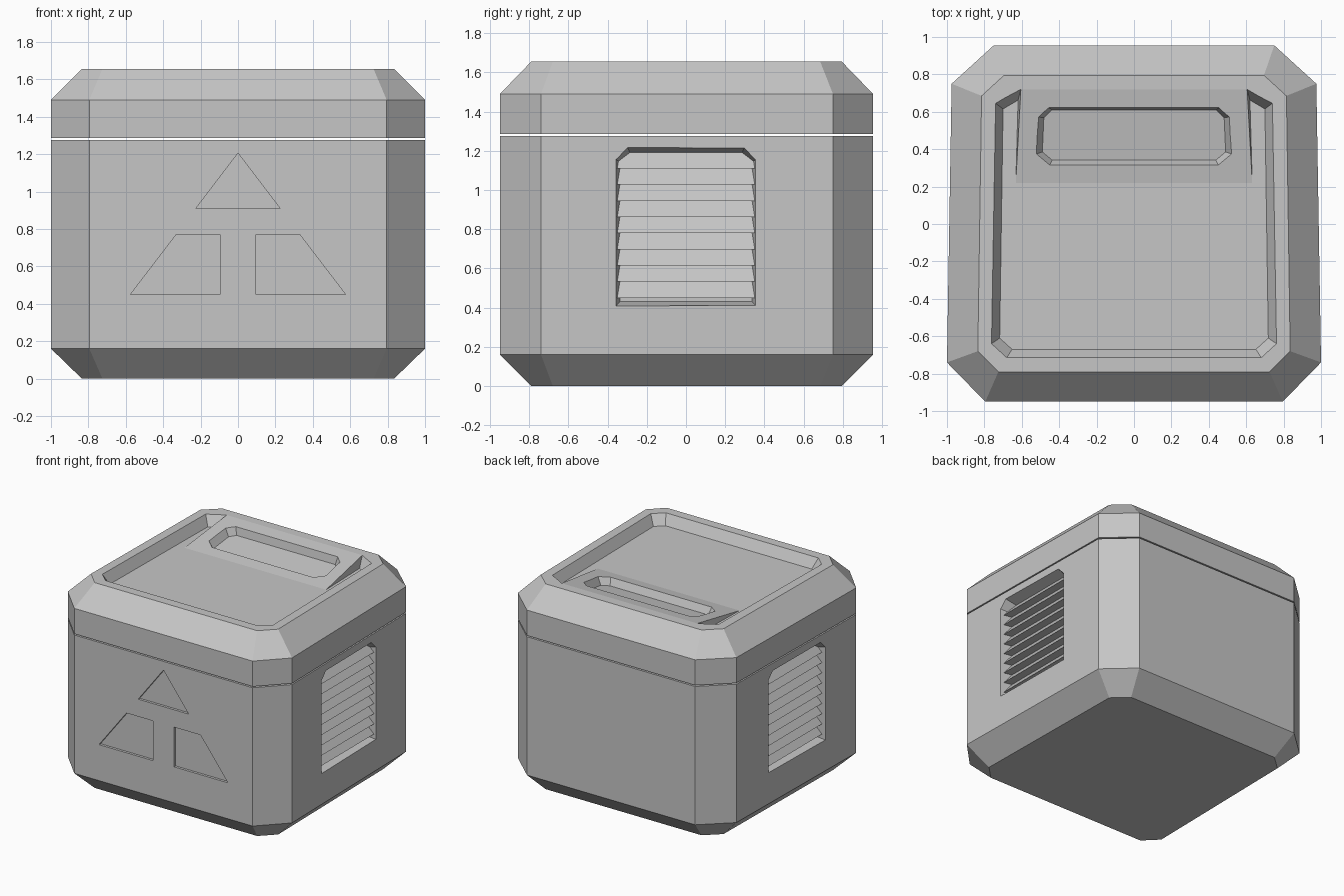
import bpy
import bmesh
from mathutils import Vector

if "Cube" in bpy.data.objects:
    bpy.data.objects.remove(bpy.data.objects["Cube"], do_unlink=True)

GREY = (0.565, 0.565, 0.565, 1)
grey = bpy.data.materials.new("plain grey")
grey.use_nodes = True
grey.diffuse_color = GREY
grey.node_tree.nodes["Principled BSDF"].inputs["Base Color"].default_value = GREY


def mirrored(half):
    """Close a half outline (u, v) across u = 0."""
    return list(half) + [(-u, v) for u, v in reversed(half)]


def flat(outline, z):
    return [Vector((x, y, z)) for x, y in outline]


def loft(name, rings):
    """Closed solid through rings of equal vertex count."""
    bm = bmesh.new()
    rows = [[bm.verts.new(p) for p in ring] for ring in rings]
    n = len(rows[0])
    for low, high in zip(rows, rows[1:]):
        for i in range(n):
            j = (i + 1) % n
            bm.faces.new((low[i], low[j], high[j], high[i]))
    bm.faces.new(rows[0][::-1])
    bm.faces.new(rows[-1])
    bmesh.ops.recalc_face_normals(bm, faces=bm.faces)
    mesh = bpy.data.meshes.new(name)
    bm.to_mesh(mesh)
    bm.free()
    mesh.materials.append(grey)
    obj = bpy.data.objects.new(name, mesh)
    bpy.context.collection.objects.link(obj)
    return obj


def cut_pocket(targets, surface, floor):
    """Cut a recess that tapers from its surface outline to its floor outline."""
    outside = [2 * s - f for s, f in zip(surface, floor)]
    cutter = loft("cutter", [floor, outside])
    cutter.hide_render = True
    for target in targets:
        mod = target.modifiers.new("pocket", 'BOOLEAN')
        mod.operation = 'DIFFERENCE'
        mod.solver = 'EXACT'
        mod.object = cutter
        bpy.context.view_layer.objects.active = target
        bpy.ops.object.modifier_apply(modifier=mod.name)
    bpy.data.objects.remove(cutter, do_unlink=True)


# Outer shell: chamfered box in two parts with an open seam
wide = mirrored([(0.795, -0.95), (1.0, -0.74), (0.975, 0.75), (0.75, 0.955)])
narrow = mirrored([(0.725, -0.79), (0.835, -0.68), (0.815, 0.685), (0.695, 0.795)])
body = loft("body", [flat(narrow, 0), flat(wide, 0.16), flat(wide, 1.275)])
lid = loft("lid", [flat(wide, 1.285), flat(wide, 1.49), flat(narrow, 1.655)])

# Sunken top panel
TOP, FLOOR = 1.655, 1.575
rim = mirrored([(0.68, -0.715), (0.762, -0.64), (0.74, 0.645), (0.605, 0.72)])
panel = mirrored([(0.652, -0.67), (0.718, -0.61), (0.7, 0.615), (0.59, 0.68)])
cut_pocket([lid], flat(rim, TOP), flat(panel, FLOOR))

# Ramp rising from the panel to the rear rim
FRONT, REAR = 0.22, 0.72


def ramp_z(y):
    return FLOOR + (TOP - FLOOR) * (y - FRONT) / (REAR - FRONT)


base = mirrored([(0.634, FRONT), (0.62, REAR)])
crest = mirrored([(0.632, FRONT), (0.605, REAR)])
ramp = loft("lid_ramp", [flat(base, FLOOR - 0.01),
                         [Vector((x, y, ramp_z(y))) for x, y in crest]])

# Hand slot cut into the ramp
slot_edge = mirrored([(0.45, 0.315), (0.522, 0.375), (0.51, 0.572), (0.455, 0.622)])
slot_floor = mirrored([(0.438, 0.342), (0.49, 0.385), (0.482, 0.568), (0.44, 0.61)])
cut_pocket([lid, ramp],
           [Vector((x, y, ramp_z(y))) for x, y in slot_edge],
           [Vector((x, y, ramp_z(y) - 0.06)) for x, y in slot_floor])

# Shallow front recesses: a triangle above two mirrored trapezoids
triangle = [(0, 1.205), (0.225, 0.91), (-0.225, 0.91)]
trapezoid = [(0.095, 0.45), (0.575, 0.45), (0.33, 0.77), (0.095, 0.77)]
for shape in (triangle, trapezoid, [(-x, z) for x, z in trapezoid]):
    cut_pocket([body], [Vector((x, -0.95, z)) for x, z in shape],
               [Vector((x, -0.93, z)) for x, z in shape])

# Louvred vents on both sides
vent_edge = mirrored([(0.355, 0.41), (0.355, 1.155), (0.297, 1.215)])
vent_floor = mirrored([(0.337, 0.43), (0.337, 1.14), (0.287, 1.19)])
LIP, DEEP, PITCH = 0.967, 0.9, 0.0825
for side, label in ((1, "left"), (-1, "right")):
    cut_pocket([body], [Vector((side * 0.986, y, z)) for y, z in vent_edge],
               [Vector((side * DEEP, y, z)) for y, z in vent_floor])
    comb = [(DEEP - 0.03, 0.45)]
    for i in range(9):
        z = 0.45 + i * PITCH
        comb += [(DEEP + 0.001 * (i > 0), z), (LIP, z)]
    comb += [(DEEP, 0.45 + 9 * PITCH), (DEEP - 0.03, 0.45 + 9 * PITCH)]
    loft(label + "_vent_slats",
         [[Vector((side * x, y, z)) for x, z in comb] for y in (-0.358, 0.358)])
